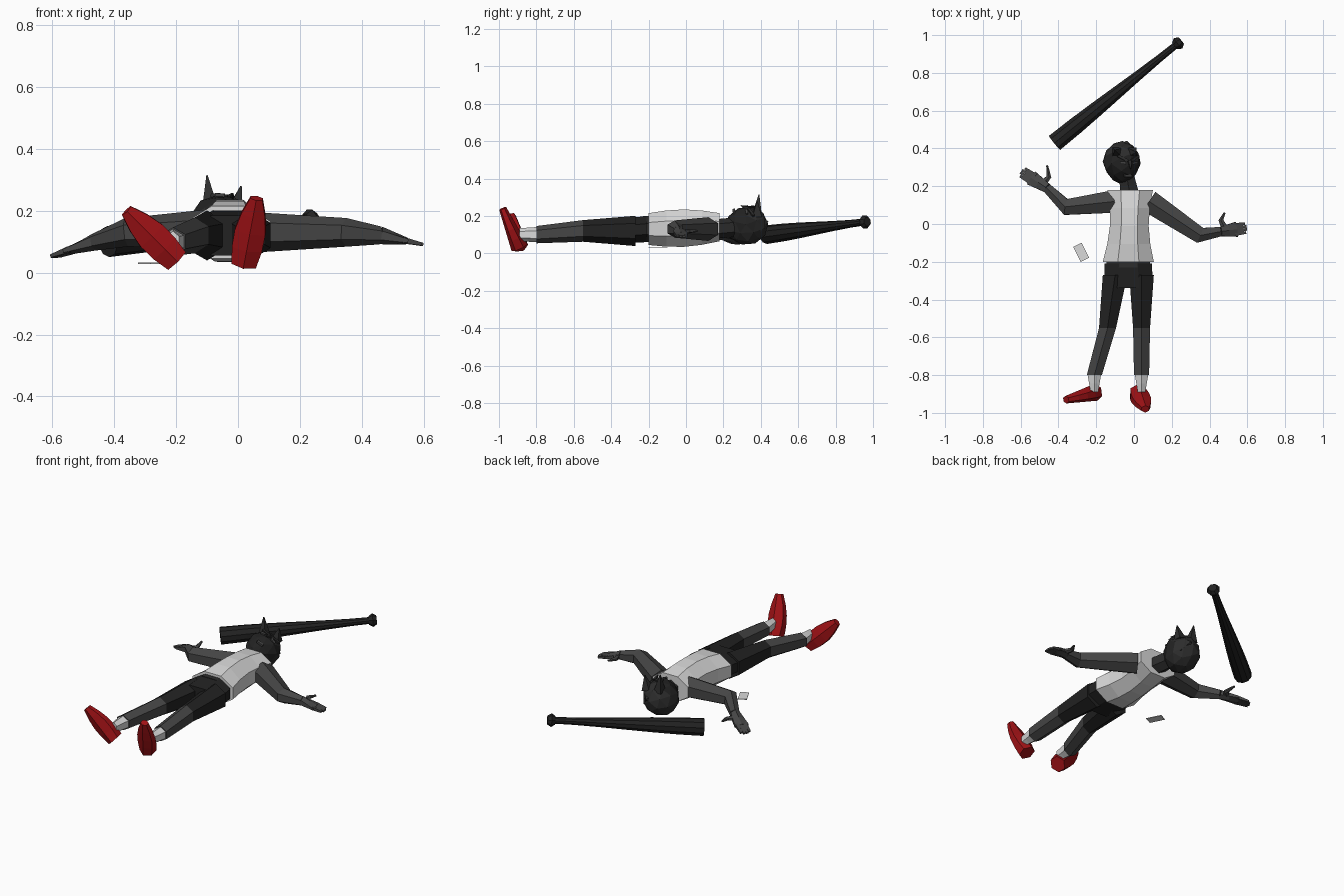
import bpy, bmesh
from math import cos, sin, pi
from mathutils import Vector

cube = bpy.data.objects.get("Cube")
if cube:
    bpy.data.objects.remove(cube, do_unlink=True)


def material(name, *colour):
    m = bpy.data.materials.new(name)
    m.use_nodes = True
    m.diffuse_color = (*colour, 1)
    m.node_tree.nodes["Principled BSDF"].inputs["Base Color"].default_value = (*colour, 1)
    return m


black = material("black", .016, .016, .016)
coal = material("coal", .026, .026, .026)
grey = material("dark grey", .06, .06, .06)
white = material("off white", .7, .7, .7)
red = material("red", .36, .006, .008)

UP = Vector((0, 0, 1))
FRONT = Vector((0, -1, 0))
BACK = -FRONT


def finish(name, bm, *mats):
    bmesh.ops.recalc_face_normals(bm, faces=bm.faces)
    mesh = bpy.data.meshes.new(name)
    bm.to_mesh(mesh)
    bm.free()
    for m in mats:
        mesh.materials.append(m)
    bpy.context.collection.objects.link(bpy.data.objects.new(name, mesh))


def spread(start, end, steps):
    """Evenly spaced points from start to end."""
    return [Vector(start).lerp(Vector(end), i / steps) for i in range(steps + 1)]


def taper(start, end):
    """Width and height that change evenly along a path."""
    return lambda t: Vector(start).lerp(Vector(end), t)


def loft(name, mat, path, size, sides=6, up=UP, along=None):
    """Skin a path with rings; size(t) gives the width and height."""
    bm = bmesh.new()
    path = [Vector(p) for p in path]
    last = len(path) - 1
    rings = []
    for i, point in enumerate(path):
        tangent = along or path[min(i + 1, last)] - path[max(i - 1, 0)]
        side = tangent.cross(up).normalized()
        top = side.cross(tangent).normalized()
        width, height = size(i / last)
        radius = 0.5 / cos(pi / sides)
        angles = [2 * pi * (k + 0.5) / sides for k in range(sides)]
        rings.append([bm.verts.new(point + radius * (side * cos(a) * width + top * sin(a) * height))
                      for a in angles])
    for a, b in zip(rings, rings[1:]):
        for k in range(sides):
            n = (k + 1) % sides
            bm.faces.new((a[k], a[n], b[n], b[k]))
    bm.faces.new(rings[0])
    bm.faces.new(rings[-1])
    finish(name, bm, mat)


def shirt_size(t):
    pinch = sin(pi * t)
    return 0.24 + 0.03 * t - 0.05 * pinch, 0.15 + 0.02 * t + 0.04 * pinch


# Torso, belt and hips
loft("shirt", white, spread((-.02, .18, .14), (-.03, -.2, .13), 4), shirt_size, sides=8, along=FRONT)
loft("belt", coal, spread((-.03, -.19, .13), (-.03, -.23, .13), 1),
     taper((.23, .14), (.23, .14)), sides=8, along=FRONT)
loft("hips", black, spread((-.03, -.21, .13), (-.03, -.34, .12), 2),
     taper((.25, .14), (.26, .13)), sides=8, along=FRONT)


def leg(side, hip, knee, ankle):
    """Thigh, shin and sock through three joints."""
    joint = (.09, .1)
    cuff = (.08, .08)
    loft(side + "_thigh", black, (hip, knee), taper((.13, .14), joint), along=FRONT)
    loft(side + "_shin", grey, (knee, ankle), taper(joint, cuff), along=FRONT)
    loft(side + "_sock", white, spread(ankle, Vector(ankle) + FRONT * 0.09, 2),
         taper((.07, .07), (.04, .06)), along=FRONT)


leg("left", (.04, -.27, .12), (.04, -.55, .12), (.04, -.8, .1))
leg("right", (-.1, -.27, .12), (-.14, -.55, .12), (-.21, -.8, .1))


def shoe_size(t):
    return 0.08 + 0.04 * sin(pi * t) - 0.04 * t, 0.08 - 0.045 * t


# Shoes point upward, the right one splayed outward
for side, heel, toe in (("left", (.02, -.89, .03), (.06, -.98, .24)),
                        ("right", (-.2, -.89, .04), (-.36, -.93, .2))):
    loft(side + "_shoe", red, spread(heel, toe, 4), shoe_size, up=FRONT)


def arm(side, shoulder, elbow, wrist, tip, thumb_bend, thumb_tip):
    """Arm through its joints, then a flat hand with fingers and a thumb."""
    wrist, tip = Vector(wrist), Vector(tip)
    reach = tip - wrist
    knuckles = wrist + reach * 0.6
    across = reach.cross(UP).normalized()
    loft(side + "_arm", grey, (shoulder, elbow, wrist), taper((.12, .11), (.05, .05)))
    loft(side + "_palm", grey, spread(wrist, knuckles, 2), taper((.05, .05), (.08, .02)))
    loft(side + "_thumb", grey, (wrist + reach * 0.2, thumb_bend, thumb_tip),
         taper((.04, .03), (.01, .01)))
    for i in range(4):
        shift = across * 0.016 * (i - 1.5)
        shorter = reach * 0.05 * abs(i - 1.5)
        loft(side + "_finger", grey, (knuckles - reach * 0.1 + shift, tip + shift - shorter),
             taper((.02, .02), (.014, .01)), sides=4)


arm("left", (.08, .12, .13), (.35, -.06, .13), (.46, -.04, .12),
    (.6, -.02, .09), (.46, .02, .12), (.48, .06, .12))
arm("right", (-.1, .12, .14), (-.36, .09, .13), (-.46, .19, .1),
    (-.6, .28, .05), (-.45, .25, .09), (-.46, .31, .1))

# Neck and head
loft("neck", coal, spread((-.02, .15, .13), (-.04, .26, .14), 2), taper((.1, .09), (.08, .09)), along=BACK)

centre = Vector((-.065, .325, .148))
face = Vector((.4, -.1, .9)).normalized()
across = BACK.cross(face).normalized()
crown = face.cross(across)


def on_head(a, c, f):
    return centre + across * a + crown * c + face * f


bm = bmesh.new()
bmesh.ops.create_icosphere(bm, subdivisions=2, radius=1)
for v in bm.verts:
    x, y, z = v.co
    jaw = 1 - max(0, -y) / 4
    v.co = on_head(x * jaw * 0.1, y * 0.115, z * 0.105)
bm.normal_update()
for f in bm.faces:
    f.material_index = int(f.normal.dot(crown) > 0.3 or f.normal.dot(face) < 0.2)
finish("head", bm, black, coal)

# Pointed tufts, nose, brows, eyes and mouth
for name, base, tip, width in (("right_tuft", (-.09, .38, .21), (-.1, .39, .315), .05),
                               ("left_tuft", (-.01, .38, .2), (.01, .38, .28), .05),
                               ("crown_tuft", (-.04, .39, .16), (-.04, .44, .17), .09),
                               ("nose", on_head(0, .02, .1), on_head(0, -.02, .12), .02)):
    loft(name, coal, (base, tip), taper((width, width), (.004, .004)), sides=4, up=Vector((0, 1, .2)))
bar = taper((.014, .014), (.012, .012))
for s in (-1, 1):
    loft("brow", coal, (on_head(s * .01, .02, .1), on_head(s * .06, .045, .08)), bar, sides=4, up=face)
    loft("eye", grey, (on_head(s * .02, .008, .1), on_head(s * .05, .01, .09)), bar, sides=4, up=face)
loft("mouth", grey, (on_head(-.02, -.06, .09), on_head(.02, -.06, .09)), bar, sides=4, up=face)

# Bat lying beyond the head: barrel, handle and knob
butt, grip = Vector((-.42, .43, .1)), Vector((.25, .97, .17))


def barrel_size(t):
    d = 0.095 - 0.06 * t * t * (3 - 2 * t)
    return d, d


def knob_size(t):
    d = 0.045 + 0.025 * sin(pi * t)
    return d, d


loft("bat", black, spread(butt, grip, 6), barrel_size, sides=10)
loft("bat_knob", black, spread(butt.lerp(grip, 0.95), grip, 2), knob_size, sides=8)

# Loose card on the floor
loft("card", white, ((-.3, -.11, .03), (-.26, -.19, .03)), taper((.05, .004), (.05, .004)), sides=4)
